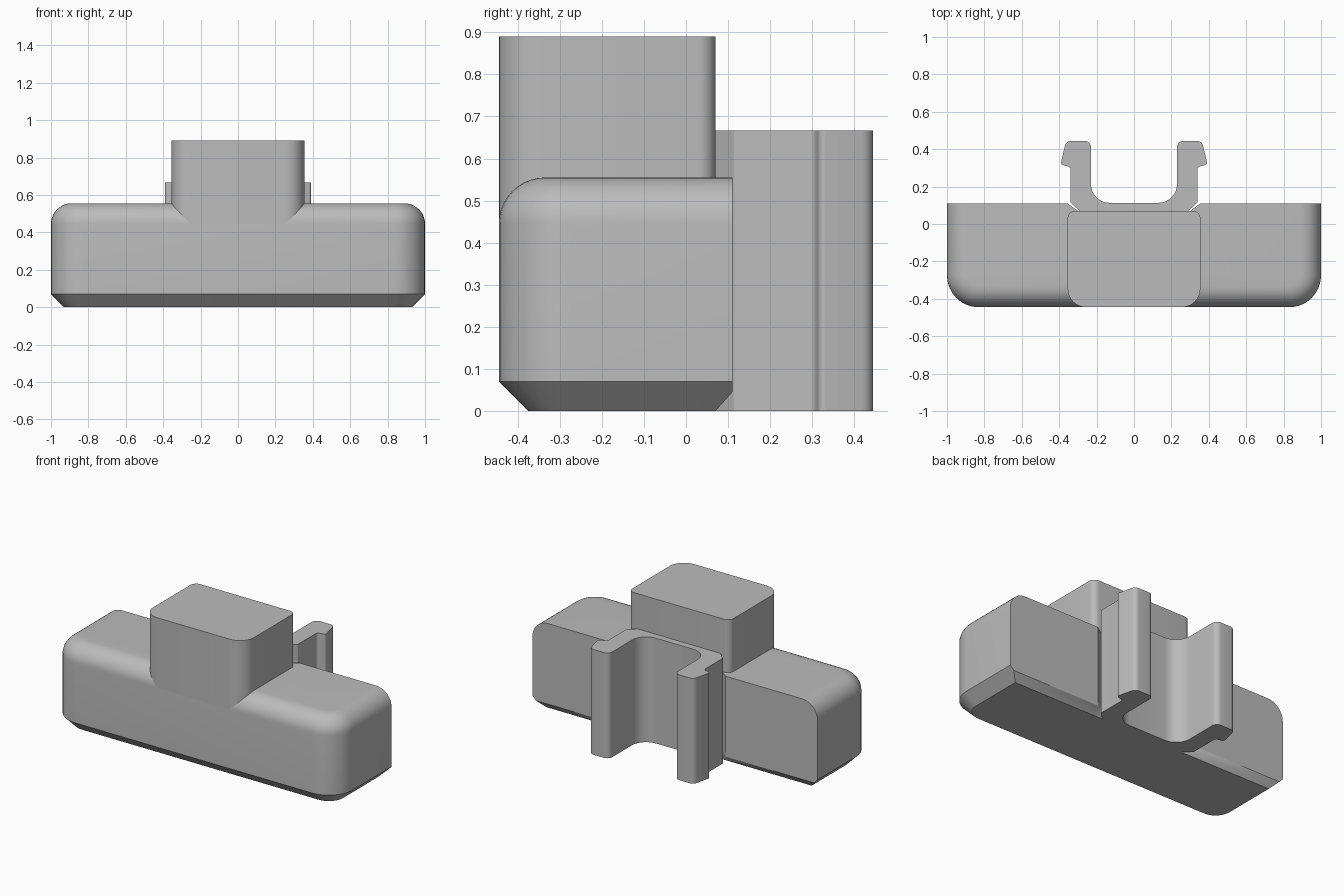
import bpy, bmesh, math
from mathutils import Vector

cube = bpy.data.objects.get("Cube")
if cube:
    bpy.data.objects.remove(cube, do_unlink=True)

grey = bpy.data.materials.new("plain_grey")
grey.use_nodes = True
GREY = (0.5, 0.5, 0.5, 1)
grey.diffuse_color = GREY
grey.node_tree.nodes["Principled BSDF"].inputs["Base Color"].default_value = GREY


def rounded(points, steps=8):
    """Outline of (x, y, radius) corners with each corner filleted."""
    out = []
    for i, (x, y, r) in enumerate(points):
        p = Vector((x, y))
        if r <= 0:
            out.append(p)
            continue
        a = (Vector(points[i - 1][:2]) - p).normalized()
        b = (Vector(points[(i + 1) % len(points)][:2]) - p).normalized()
        half = a.angle(b) / 2
        centre = p + (a + b).normalized() * r / math.sin(half)
        start = p + a * r / math.tan(half) - centre
        end = p + b * r / math.tan(half) - centre
        sweep = math.atan2(start.cross(end), start.dot(end))
        for k in range(steps + 1):
            t = sweep * k / steps
            c, s = math.cos(t), math.sin(t)
            out.append(centre + Vector((start.x * c - start.y * s,
                                        start.x * s + start.y * c)))
    return out


def loft(name, rings):
    """Closed solid through (z, outline) rings of equal length."""
    bm = bmesh.new()
    loops = [[bm.verts.new((p.x, p.y, z)) for p in ring] for z, ring in rings]
    for low, high in zip(loops, loops[1:]):
        for i in range(len(low)):
            j = (i + 1) % len(low)
            bm.faces.new((low[i], low[j], high[j], high[i]))
    bm.faces.new(loops[0][::-1])
    bm.faces.new(loops[-1])
    bmesh.ops.recalc_face_normals(bm, faces=bm.faces)
    mesh = bpy.data.meshes.new(name)
    bm.to_mesh(mesh)
    bm.free()
    mesh.materials.append(grey)
    obj = bpy.data.objects.new(name, mesh)
    bpy.context.collection.objects.link(obj)
    bpy.ops.object.select_all(action="DESELECT")
    obj.select_set(True)
    bpy.context.view_layer.objects.active = obj
    bpy.ops.object.shade_smooth_by_angle(angle=math.radians(30))
    return obj


def mirrored(right):
    """Complete a counter-clockwise right half with its mirror image."""
    return right + [(-x, y, r) for x, y, r in reversed(right)]


FRONT, BACK, SEAT = -0.445, 0.11, 0.07


# Wide body: bevelled underside, filleted top, grooves beside the clip
def body_outline(inset, back):
    return rounded(mirrored([
        (1 - inset, FRONT + inset, 0.17 - inset),
        (1 - inset, back, 0),
        (0.355, back, 0),
        (0.30, SEAT, 0),
    ]))


FILLET, TOP = 0.11, 0.555
rings = [(0, body_outline(0.07, SEAT)),
         (0.045, body_outline(0.025, BACK)),
         (0.07, body_outline(0, BACK))]
for k in range(11):
    t = math.pi / 2 * k / 10
    rings.append((TOP - FILLET + FILLET * math.sin(t),
                  body_outline(FILLET * (1 - math.cos(t)), BACK)))
loft("body", rings)

# Raised centre block, flush with the body front
block = rounded(mirrored([(0.355, FRONT, 0.1), (0.355, SEAT, 0.04)]))
loft("centre_block", [(TOP - FILLET, block), (0.89, block)])

# Snap clip with two hooked arms
clip = rounded(mirrored([
    (0.29, 0.03, 0),
    (0.29, SEAT, 0),
    (0.34, 0.115, 0.01),
    (0.34, 0.305, 0.015),
    (0.393, 0.318, 0.015),
    (0.363, 0.445, 0.035),
    (0.23, 0.445, 0.035),
    (0.23, 0.113, 0.1),
]))
loft("snap_clip", [(0, clip), (0.667, clip)])
